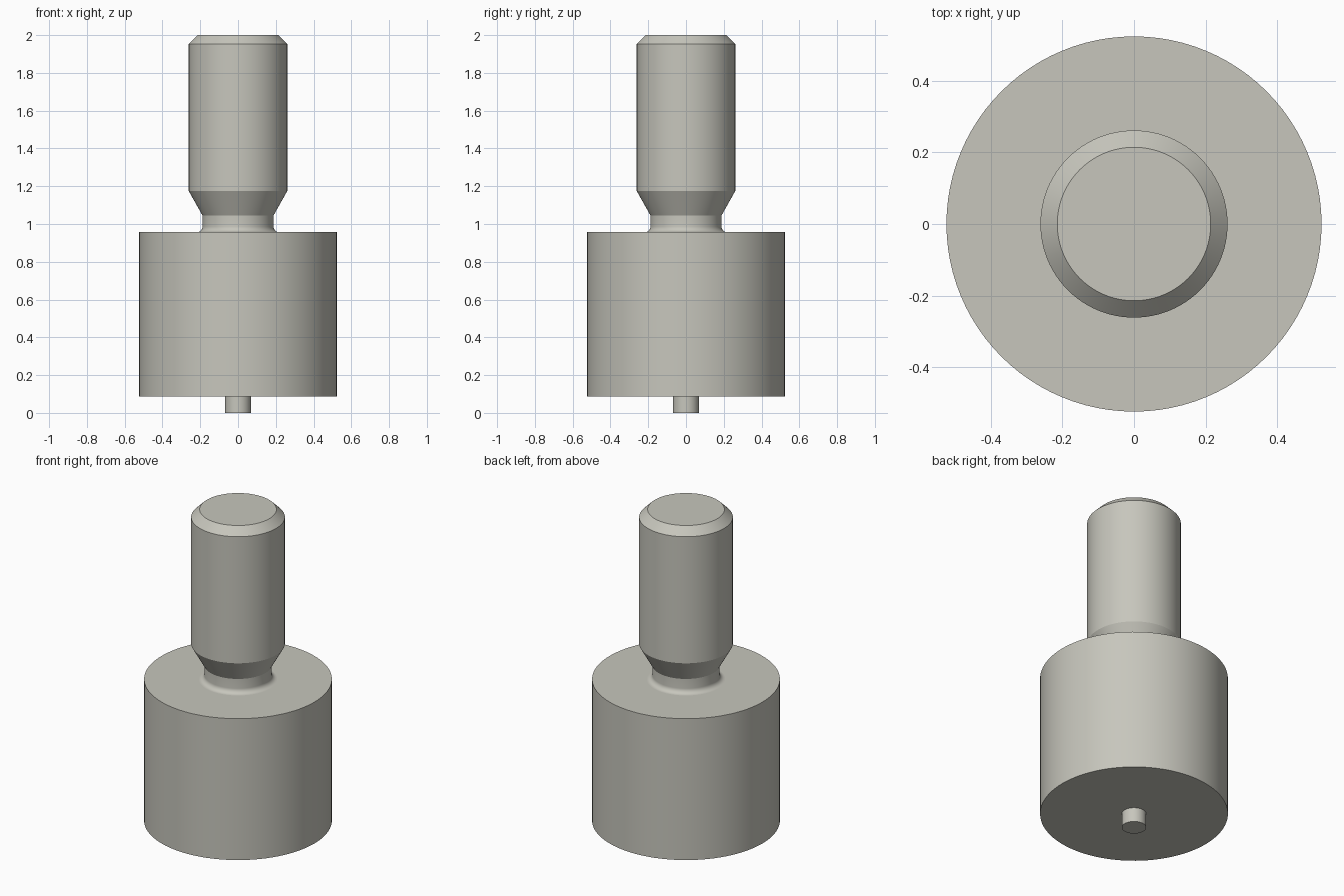
import bpy
import bmesh
import math

cube = bpy.data.objects.get("Cube")
if cube:
    bpy.data.objects.remove(cube, do_unlink=True)

SEGMENTS = 96

# Single brushed metal colour
metal = bpy.data.materials.new("warm_grey_metal")
metal.use_nodes = True
colour = (0.57, 0.565, 0.505, 1.0)
metal.diffuse_color = colour
metal.node_tree.nodes["Principled BSDF"].inputs["Base Color"].default_value = colour


def lathe(name, profile):
    """Revolve (radius, z) points, listed from bottom to top, around z."""
    bm = bmesh.new()
    verts = [bm.verts.new((r, 0, z)) for r, z in profile]
    edges = [bm.edges.new(pair) for pair in zip(verts, verts[1:])]
    bmesh.ops.spin(bm, geom=verts + edges, cent=(0, 0, 0), axis=(0, 0, 1),
                   angle=math.tau, steps=SEGMENTS, use_merge=False)
    bmesh.ops.remove_doubles(bm, verts=bm.verts, dist=1e-5)
    # Outward normals: every open shell is wound the same way along its profile
    for f in bm.faces:
        f.normal_update()
    side = max(bm.faces, key=lambda f: math.hypot(f.normal.x, f.normal.y) * f.calc_area())
    centre = side.calc_center_median()
    if side.normal.x * centre.x + side.normal.y * centre.y < 0:
        bmesh.ops.reverse_faces(bm, faces=bm.faces)
    mesh = bpy.data.meshes.new(name)
    bm.to_mesh(mesh)
    bm.free()
    mesh.materials.append(metal)
    obj = bpy.data.objects.new(name, mesh)
    bpy.context.collection.objects.link(obj)
    bpy.ops.object.select_all(action="DESELECT")
    obj.select_set(True)
    bpy.context.view_layer.objects.active = obj
    bpy.ops.object.shade_smooth_by_angle(angle=math.radians(20))
    return obj


PIN_R, BODY_R, NECK_R, STUD_R = 0.068, 0.523, 0.188, 0.261
BASE_Z, DECK_Z, FILLET = 0.088, 0.957, 0.03

# Small locating pin underneath
lathe("locating_pin", [(0, 0), (PIN_R, 0), (PIN_R, BASE_Z)])

# Wide cylindrical body, open where the pin and the stud join it
lathe("body", [(PIN_R, BASE_Z), (BODY_R, BASE_Z), (BODY_R, DECK_Z),
               (NECK_R + FILLET, DECK_Z)])

# Stud: filleted neck, flared shoulder, shank and chamfered tip
fillet = []
for i in range(9):
    a = math.pi / 2 * i / 8
    fillet.append((NECK_R + FILLET * (1 - math.sin(a)),
                   DECK_Z + FILLET * (1 - math.cos(a))))
lathe("stud", fillet + [(NECK_R, 1.045), (STUD_R, 1.175), (STUD_R, 1.953),
                        (0.214, 2.0), (0, 2.0)])
